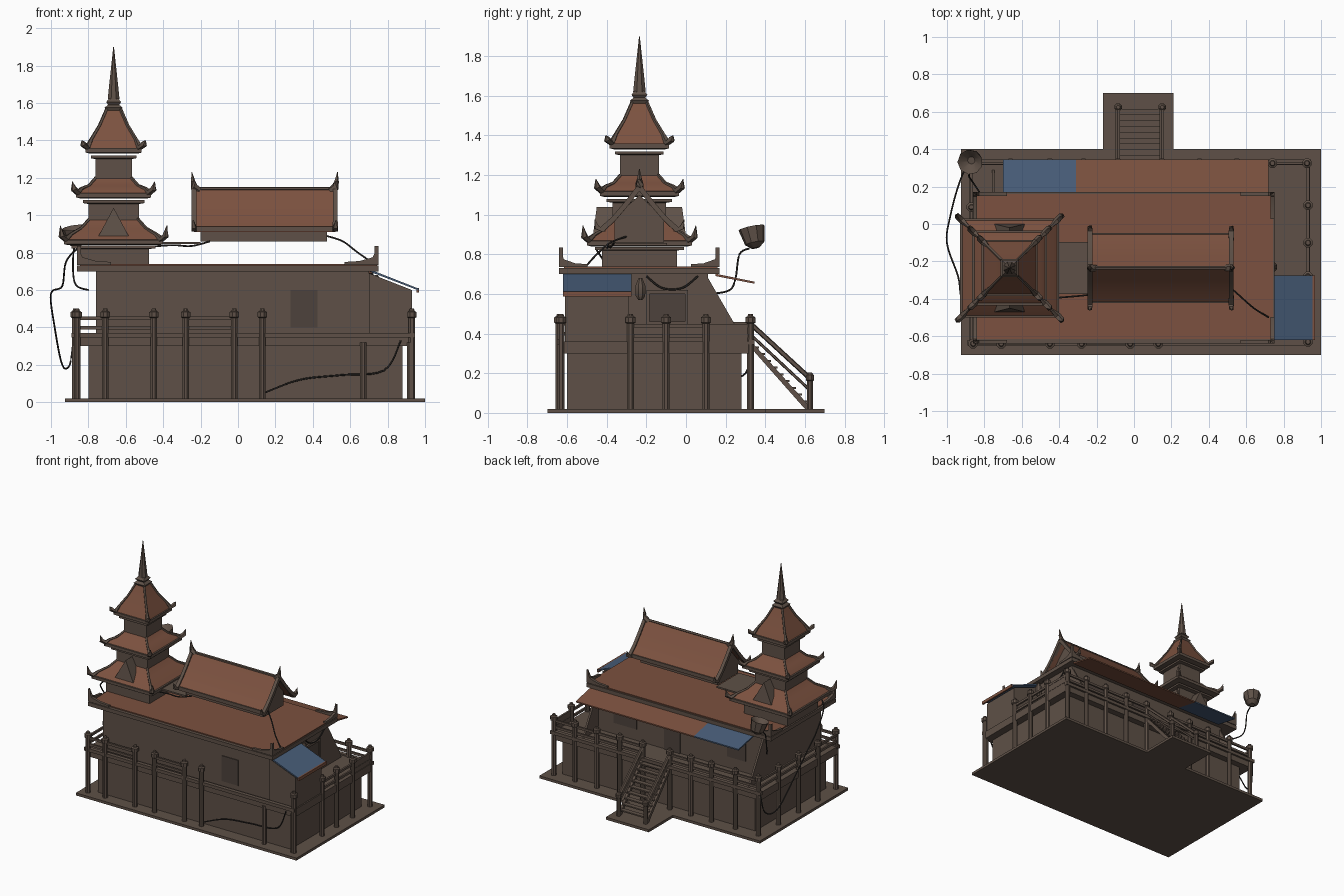
import bpy, bmesh, math
from mathutils import Vector

if "Cube" in bpy.data.objects:
    bpy.data.objects.remove(bpy.data.objects["Cube"])


def material(name, col):
    m = bpy.data.materials.new(name)
    m.diffuse_color = (*col, 1)
    m.use_nodes = True
    m.node_tree.nodes["Principled BSDF"].inputs["Base Color"].default_value = m.diffuse_color
    return m


WOOD = material("weathered_wood", (0.112, 0.081, 0.063))
DARK = material("dark_wood", (0.075, 0.055, 0.045))
TILE = material("rust_roof", (0.200, 0.083, 0.050))
BLUE = material("blue_sheet", (0.065, 0.110, 0.190))
WIRE = material("black_cable", (0.03, 0.026, 0.024))


def finish(name, bm, mat):
    bmesh.ops.recalc_face_normals(bm, faces=bm.faces)
    me = bpy.data.meshes.new(name)
    bm.to_mesh(me)
    bm.free()
    me.materials.append(mat)
    ob = bpy.data.objects.new(name, me)
    bpy.context.collection.objects.link(ob)
    return ob


def loft(name, rings, mat):
    """Skin a list of equal rings and cap both ends."""
    bm = bmesh.new()
    vs = [[bm.verts.new(p) for p in r] for r in rings]
    n = len(rings[0])
    for a, b in zip(vs, vs[1:]):
        for i in range(n):
            bm.faces.new((a[i], a[(i + 1) % n], b[(i + 1) % n], b[i]))
    bm.faces.new(vs[0][::-1])
    bm.faces.new(vs[-1])
    return finish(name, bm, mat)


def box(name, x0, x1, y0, y1, z0, z1, mat=WOOD):
    sq = [(x0, y0), (x1, y0), (x1, y1), (x0, y1)]
    return loft(name, [[(*p, z) for p in sq] for z in (z0, z1)], mat)


def prism_x(name, yz, x0, x1, mat=WOOD):
    return loft(name, [[(x, *p) for p in yz] for x in (x0, x1)], mat)


def prism_y(name, xz, y0, y1, mat=WOOD):
    return loft(name, [[(p[0], y, p[1]) for p in xz] for y in (y0, y1)], mat)


def stack(name, cx, cy, prof, mat=WOOD, n=4):
    """Stacked outline of (half width, z); n = 4 gives square tiers."""
    k = math.sqrt(2) if n == 4 else 1
    rings = [[(cx + r * k * math.cos(2 * math.pi * (i + .5) / n),
               cy + r * k * math.sin(2 * math.pi * (i + .5) / n), z)
              for i in range(n)] for r, z in prof]
    return loft(name, rings, mat)


def tube(name, pts, r, mat=WOOD, n=5, taper=None, smooth=0):
    """Tube along a path, optionally with one radius factor per point."""
    P = [Vector(p) for p in pts]
    if smooth:
        Q = []
        for i in range(len(P) - 1):
            a, b, c, d = P[max(i - 1, 0)], P[i], P[i + 1], P[min(i + 2, len(P) - 1)]
            for s in range(smooth):
                t = s / smooth
                Q.append(.5 * (2 * b + (c - a) * t + (2 * a - 5 * b + 4 * c - d) * t * t
                               + (3 * b - a - 3 * c + d) * t ** 3))
        P = Q + [P[-1]]
    rings = []
    for i, p in enumerate(P):
        d = (P[min(i + 1, len(P) - 1)] - P[max(i - 1, 0)]).normalized()
        u = d.cross(Vector((0, 0, 1)) if abs(d.z) < .95 else Vector((0, 1, 0))).normalized()
        v = d.cross(u)
        f = r * (taper[i] if taper else 1)
        rings.append([p + f * (u * math.cos(2 * math.pi * (k + .5) / n)
                               + v * math.sin(2 * math.pi * (k + .5) / n)) for k in range(n)])
    return loft(name, rings, mat)


# ground slab, lower storey and deck
box("ground_slab", -.925, 1, -.70, .40, 0, .02)
box("stair_slab", -.165, .21, .40, .70, 0, .02)
box("lower_storey", -.80, .88, -.60, .28, .02, .30)
box("deck", -.88, .94, -.635, .33, .30, .36)
for y0, y1 in ((-.65, -.62), (.315, .345)):
    box("deck_edge_beam", -.89, .945, y0, y1, .345, .37)

# upper hall with lean-to and flared side walls under the awning
box("upper_storey", -.76, .70, -.60, .11, .36, .71)
for x in (-.76, .685):
    prism_x("side_flare", [(.10, .36), (.29, .36), (.25, .44), (.10, .70)], x, x + .015)
prism_y("lean_to", [(.70, .36), (.93, .36), (.93, .60), (.70, .69)], -.61, -.29)
prism_y("lean_to_roof", [(.70, .70), (.965, .598), (.965, .608), (.70, .712)], -.62, -.275, BLUE)
box("lean_to_fascia", .955, .968, -.62, -.275, .588, .612, TILE)

# windows and doors
box("front_window", .28, .425, -.606, -.598, .40, .60, DARK)
box("side_window", .698, .706, -.19, 0, .45, .61, DARK)
for y0, y1, z0, z1 in ((-.20, .01, .60, .62), (-.20, .01, .44, .46), (-.20, -.185, .44, .62), (-.005, .01, .44, .62)):
    box("side_window_frame", .70, .715, y0, y1, z0, z1)
for x0, x1, z0 in ((-.60, -.44, .45), (-.03, .11, .36), (.35, .55, .45)):
    box("back_opening", x0, x1, .108, .117, z0, .62, DARK)
stack("hanging_lantern", .74, -.23, [(.012, .57), (.026, .59), (.028, .64), (.01, .68)], WOOD, 8)

# main roof, its rim and corner horns
box("main_roof_rim", -.86, .75, -.64, .17, .70, .73)
box("main_roof", -.845, .742, -.615, .16, .728, .738, TILE)
for X, sx in ((-.86, -1), (.75, 1)):
    for Y, sy in ((-.64, -1), (.17, 1)):
        prof = [(.18, .735), (0, .735), (0, .835), (.03, .775), (.10, .755), (.18, .75)]
        prism_y("roof_horn_x", [(X - sx * d, z) for d, z in prof], Y, Y - sy * .02)
        prism_x("roof_horn_y", [(Y - sy * d * .8, z) for d, z in prof], X, X - sx * .02)

# back awning in three sheets
for x0, x1, m in ((-.70, -.31, BLUE), (-.31, .15, TILE), (.15, .72, TILE)):
    prism_x("back_awning", [(.15, .690), (.345, .652), (.345, .662), (.15, .702)], x0, x1, m)

# posts and rails round the deck
def post(x, y, top=.50):
    stack("deck_post", x, y, [(.019, .02), (.019, top - .05), (.027, top - .045), (.027, top - .018),
                              (.016, top - .012), (.012, top)], WOOD, 8)


for x in (-.86, -.71, -.45, -.28, -.02, .13):
    post(x, -.64)
for x in (.67, .92):
    stack("front_prop", x, -.63, [(.018, .02), (.018, .32)], WOOD, 8)
for x in (-.86, -.66, -.45, -.27, -.085, .15, .35, .55, .74, .925):
    post(x, .325)
for y in (-.63, -.28, -.10, .10):
    post(.93, y)
for y in (-.40, -.16, .09):
    post(-.87, y)
for z in (.39, .44):
    for x0, x1 in ((-.86, -.71), (-.71, -.45), (-.28, -.02)):
        box("front_rail", x0, x1, -.645, -.63, z, z + .018)
    for x0, x1 in ((-.86, -.085), (.15, .925)):
        box("back_rail", x0, x1, .318, .332, z, z + .018)
    box("right_rail", .923, .937, -.28, .325, z - .01, z + .008)
    box("left_rail", -.877, -.863, -.63, .325, z, z + .018)
box("right_rail_panel", .925, .935, .10, .325, .36, .43)

# stairs at the back
for x in (-.085, .15):
    prism_x("stringer", [(.33, .36), (.33, .325), (.60, .02), (.635, .02)], x - .01, x + .01)
    stack("newel_post", x, .625, [(.016, .02), (.016, .16), (.022, .165), (.022, .19), (.01, .205)], WOOD, 8)
    tube("stair_handrail", [(x, .32, .455), (x, .63, .17)], .013)
    tube("stair_midrail", [(x, .32, .40), (x, .63, .11)], .008)
for i in range(9):
    y, z = .35 + i * .031, .325 - i * .034
    box("stair_tread", -.085, .15, y - .018, y + .018, z, z + .01)

# tower: bodies, curved tiers, horns, dormers and spire
TX, TY = -.665, -.235
stack("tower_base", TX, TY, [(.19, .735), (.19, .82), (.225, .822), (.225, .838)])
stack("tower_neck", TX, TY, [(.135, .84), (.135, 1.06), (.165, 1.065), (.165, 1.08)])
stack("tower_upper_neck", TX, TY, [(.098, 1.1), (.098, 1.30), (.122, 1.305), (.122, 1.32)])
for e, z, t, zt, tip in ((.265, .84, .125, .985, .945), (.20, 1.09, .095, 1.20, 1.18), (.15, 1.33, .036, 1.57, 1.40)):
    h = zt - z
    stack("tier_eave", TX, TY, [(e - .02, z), (e, z + .005), (e, z + .028), (e - .03, z + .03)])
    stack("tier_roof", TX, TY, [(e - .008, z + .025), (e * .72 + t * .28, z + .025 + h * .2),
                                (e * .35 + t * .65, z + h * .62), (t, zt)], TILE)
    for sx in (-1, 1):
        for sy in (-1, 1):
            tube("tier_hip_horn", [(TX + sx * r, TY + sy * r, q) for r, q in
                 ((t, zt), (e * .35 + t * .65, z + h * .62), (e * .72 + t * .28, z + .03 + h * .2), (e - .01, z + .03),
                  (e + .013, z + .05), (e + .02, tip))], .011, WOOD, 5, (.8, .8, .9, 1.7, 1.6, .15))
for s in (-1, 1):
    front = [(TX - .08, TY + s * .235, .89), (TX + .08, TY + s * .235, .89), (TX, TY + s * .215, 1.04)]
    loft("tier_dormer", [front, [(p[0], TY + s * .11, p[2]) for p in front]], WOOD)
stack("spire_base", TX, TY, [(.04, 1.56), (.048, 1.575), (.03, 1.59), (.04, 1.605), (.024, 1.625)])
stack("spire", TX, TY, [(.034, 1.62), (.030, 1.66), (.016, 1.78), (.002, 1.90)], WOOD, 8)

# raised gable hall on the roof
C = -.235
prism_x("gable_hall", [(C - .125, .86), (C + .125, .86), (C + .125, .98), (C, 1.10), (C - .125, .98)], -.20, .475)
box("hall_link", -.42, -.20, C - .14, C + .14, .845, .857)
for s in (-1, 1):
    top = [(0, 1.145), (.07, 1.055), (.13, .985), (.185, .935)]
    prism_x("gable_roof", [(C + s * d, z) for d, z in top] + [(C + s * d, z - .025) for d, z in top[::-1]],
            -.235, .52, TILE)
    box("gable_eave", -.235, .52, C + s * .18 - .008, C + s * .18 + .008, .915, .94)
    for x, o in ((-.235, -1), (.52, 1)):
        tube("barge_board", [(x, C, 1.14), (x, C + s * .07, 1.05), (x, C + s * .13, .98), (x, C + s * .19, .925),
                             (x, C + s * .215, .935), (x + o * .005, C + s * .225, .975)],
             .02, WOOD, 4, (.9, .9, .9, 1, .8, .1))
for x, o in ((-.235, -1), (.52, 1)):
    tube("ridge_horn", [(x - o * .03, C, 1.13), (x, C, 1.15), (x + o * .006, C, 1.18), (x + o * .012, C, 1.23)],
         .022, WOOD, 5, (.8, 1, .6, .08))
tube("ridge_cap", [(-.235, C, 1.142), (.52, C, 1.142)], .01)

# dish and loose cables
dish = stack("roof_dish", 0, 0, [(.02, -.06), (.05, -.035), (.068, .045), (.055, .035), (.02, 0)], WOOD, 9)
dish.location, dish.rotation_euler = (-.87, .34, .89), (.2, -.15, 0)
cables = [
    [(-.87, .32, .83), (-.88, .27, .80), (-.88, .25, .68), (-.86, .22, .62), (-.80, .13, .60)],
    [(-.86, -.45, .82), (-.92, -.40, .75), (-.94, -.28, .62), (-1.0, -.10, .58), (-.98, .05, .40), (-.94, .2, .2),
     (-.90, .3, .2), (-.88, .33, .34)],
    [(.14, -.64, .05), (.33, -.63, .12), (.55, -.63, .145), (.78, -.63, .17), (.87, -.645, .33)],
    [(-.48, -.40, .83), (-.35, -.39, .84), (-.25, -.38, .835), (-.15, -.36, .86)],
    [(.47, -.30, .89), (.56, -.38, .86), (.64, -.45, .80), (.72, -.5, .745)],
    [(.72, -.2, .69), (.72, -.12, .63), (.72, -.02, .63), (.72, .06, .69)],
]
for c in cables:
    tube("loose_cable", c, .005, WIRE, 5, None, 6)

# soft shading on rounded parts, hard edges kept
for ob in bpy.context.scene.objects:
    ob.select_set(True)
    bpy.context.view_layer.objects.active = ob
bpy.ops.object.shade_smooth_by_angle(angle=math.radians(35))
